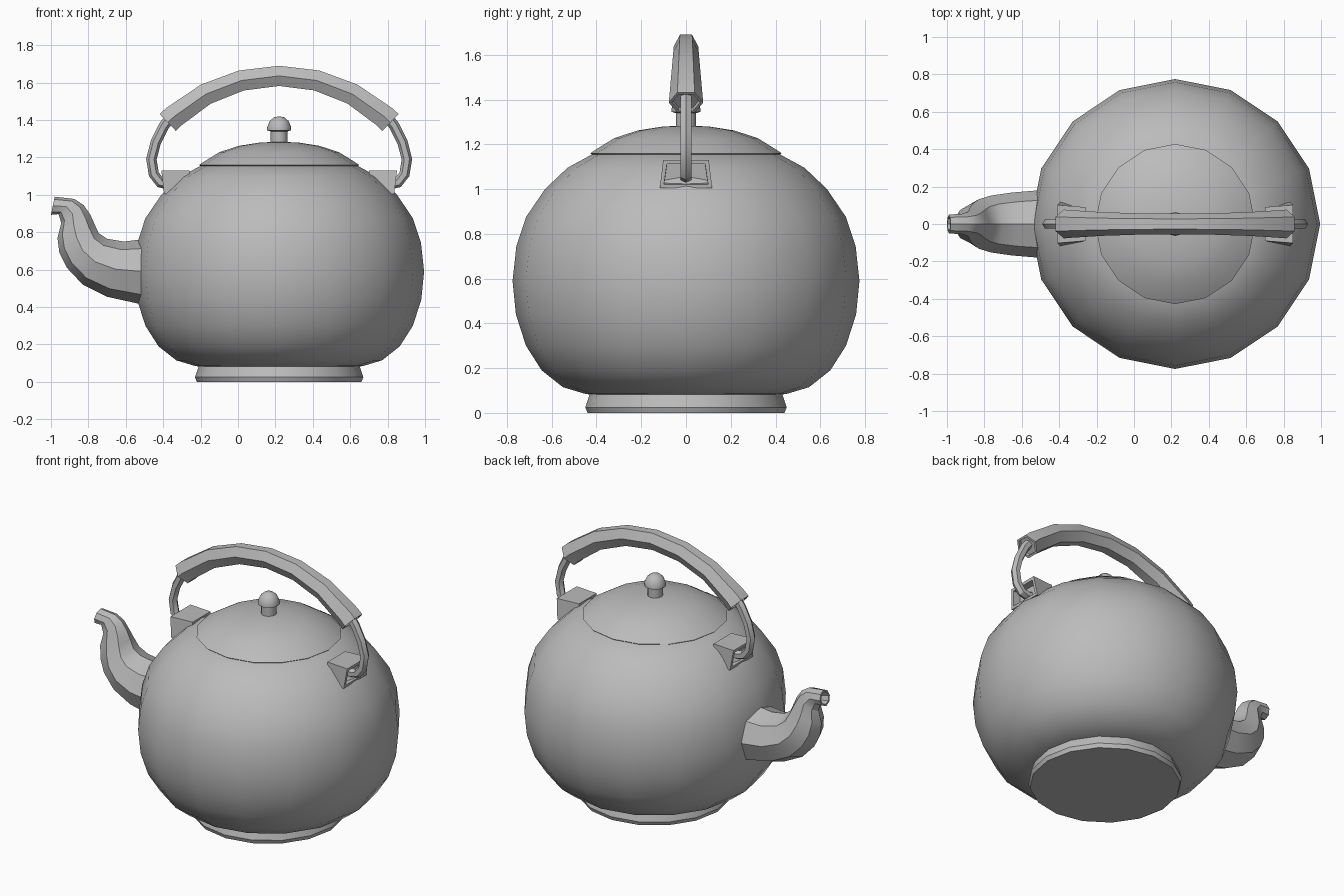
import bpy, bmesh, math
from mathutils import Vector

cube = bpy.data.objects.get("Cube")
if cube:
    bpy.data.objects.remove(cube, do_unlink=True)

CX = 0.22  # axis of the pot body

grey = bpy.data.materials.new("plain_grey")
grey.use_nodes = True
grey.diffuse_color = (0.5, 0.5, 0.5, 1)
grey.node_tree.nodes["Principled BSDF"].inputs["Base Color"].default_value = (0.5, 0.5, 0.5, 1)


def finish(name, bm, angle=30):
    bmesh.ops.recalc_face_normals(bm, faces=bm.faces)
    mesh = bpy.data.meshes.new(name)
    bm.to_mesh(mesh)
    bm.free()
    obj = bpy.data.objects.new(name, mesh)
    bpy.context.collection.objects.link(obj)
    mesh.materials.append(grey)
    bpy.ops.object.select_all(action="DESELECT")
    obj.select_set(True)
    bpy.context.view_layer.objects.active = obj
    bpy.ops.object.shade_smooth_by_angle(angle=math.radians(angle))
    return obj


def loft(name, rings, angle=30, recess=0.0, depth=0.0):
    """Skin closed rings of points; the end caps may be inset and sunk."""
    bm = bmesh.new()
    loops = [[bm.verts.new(p) for p in ring] for ring in rings]
    n = len(loops[0])
    for a, b in zip(loops, loops[1:]):
        for i in range(n):
            j = (i + 1) % n
            bm.faces.new((a[i], a[j], b[j], b[i]))
    caps = [bm.faces.new(loops[0]), bm.faces.new(loops[-1])]
    bmesh.ops.recalc_face_normals(bm, faces=bm.faces)
    if recess:
        bmesh.ops.inset_individual(bm, faces=caps, thickness=recess)
        bmesh.ops.inset_individual(bm, faces=caps, thickness=recess * 0.1, depth=-depth)
    return finish(name, bm, angle)


def lathe(name, profile, sides=16, angle=30):
    """Turn a (radius, height) profile around the pot axis."""
    rings = []
    for r, z in profile:
        r = max(r, 0.001)
        rings.append([(CX + r * math.cos(math.tau * i / sides),
                       r * math.sin(math.tau * i / sides), z) for i in range(sides)])
    return loft(name, rings, angle)


# Turned parts
lathe("foot_ring", [(0.44, 0), (0.45, 0.025), (0.43, 0.085)], angle=25)
lathe("body", [(0.38, 0.075), (0.45, 0.085), (0.55, 0.115), (0.645, 0.19), (0.715, 0.3),
               (0.76, 0.44), (0.775, 0.59), (0.758, 0.745), (0.715, 0.875),
               (0.63, 1.0), (0.53, 1.095), (0.42, 1.155), (0.3, 1.17)], angle=40)
lathe("lid", [(0.405, 1.14), (0.428, 1.16), (0.41, 1.172), (0.32, 1.228), (0.215, 1.262),
              (0.1, 1.28), (0, 1.283)], angle=28)
lathe("knob_stem", [(0.045, 1.26), (0.045, 1.35)], 12, 40)
lathe("knob_cap", [(0.04, 1.338), (0.064, 1.345), (0.064, 1.362), (0.05, 1.395),
                   (0.028, 1.414), (0, 1.42)], 12, 40)

# Spout: octagonal rings, each from its upper point, lower point and half width
stations = [((-0.45, 0.77), (-0.45, 0.4), 0.185),
            ((-0.61, 0.75), (-0.7, 0.455), 0.168),
            ((-0.7, 0.765), (-0.83, 0.52), 0.152),
            ((-0.745, 0.795), (-0.915, 0.61), 0.132),
            ((-0.77, 0.85), (-0.955, 0.69), 0.108),
            ((-0.79, 0.895), (-0.965, 0.77), 0.086),
            ((-0.825, 0.945), (-0.945, 0.85), 0.066),
            ((-0.875, 0.978), (-0.96, 0.897), 0.055),
            ((-0.98, 0.99), (-1.0, 0.893), 0.05)]
spout_rings = []
for (ux, uz), (lx, lz), width in stations:
    up, low = Vector((ux, 0, uz)), Vector((lx, 0, lz))
    mid, half = (up + low) / 2, (up - low) / 2
    spout_rings.append([mid + half * math.cos(i * math.pi / 4)
                        + Vector((0, width * math.sin(i * math.pi / 4), 0)) for i in range(8)])
loft("spout", spout_rings, recess=0.012, depth=0.06)

# Grip: hexagonal bar bent along an arc, thicker towards the ends
grip_rings = []
for deg in (-44, -41, -27, -13.5, 0, 13.5, 27, 41, 44):
    a = math.radians(deg)
    out = Vector((math.sin(a), 0, math.cos(a)))
    t = (deg / 44) ** 2
    width, thick = 0.055 + 0.022 * t, 0.108 + 0.018 * t
    base = Vector((CX, 0, 0.77))
    grip_rings.append([base + out * (0.92 - thick * d) + Vector((0, width * w, 0))
                       for w, d in ((0.5, 0), (1, 0.5), (0.5, 1), (-0.5, 1), (-1, 0.5), (-0.5, 0))])
loft("grip", grip_rings, recess=0.014, depth=0.02)


def tube(name, path, radius, sides=6):
    rings = []
    for i, p in enumerate(path):
        t = (path[min(i + 1, len(path) - 1)] - path[max(i - 1, 0)]).normalized()
        n = Vector((-t.z, 0, t.x))
        rings.append([p + radius * (n * math.cos(math.tau * k / sides)
                      + Vector((0, math.sin(math.tau * k / sides), 0))) for k in range(sides)])
    return loft(name, rings)


# Wire hooks and their hollow brackets, one at each end of the grip
wire = [(0.56, 1.44), (0.615, 1.37), (0.66, 1.28), (0.683, 1.19), (0.67, 1.11),
        (0.635, 1.065), (0.59, 1.055), (0.55, 1.07)]
for side, s in (("right", -1), ("left", 1)):
    tube(side + "_wire", [Vector((CX + s * x, 0, z)) for x, z in wire], 0.028)
    inner = [(0.48, 0.09, 1.13), (0.48, -0.09, 1.13), (0.48, -0.09, 1.0), (0.48, 0.09, 1.0)]
    outer = [(0.63, 0.102, 1.13), (0.63, -0.102, 1.13), (0.615, -0.117, 1.005), (0.615, 0.117, 1.005)]
    loft(side + "_bracket", [[(CX + s * x, y, z) for x, y, z in ring] for ring in (inner, outer)],
         recess=0.025, depth=0.05)
